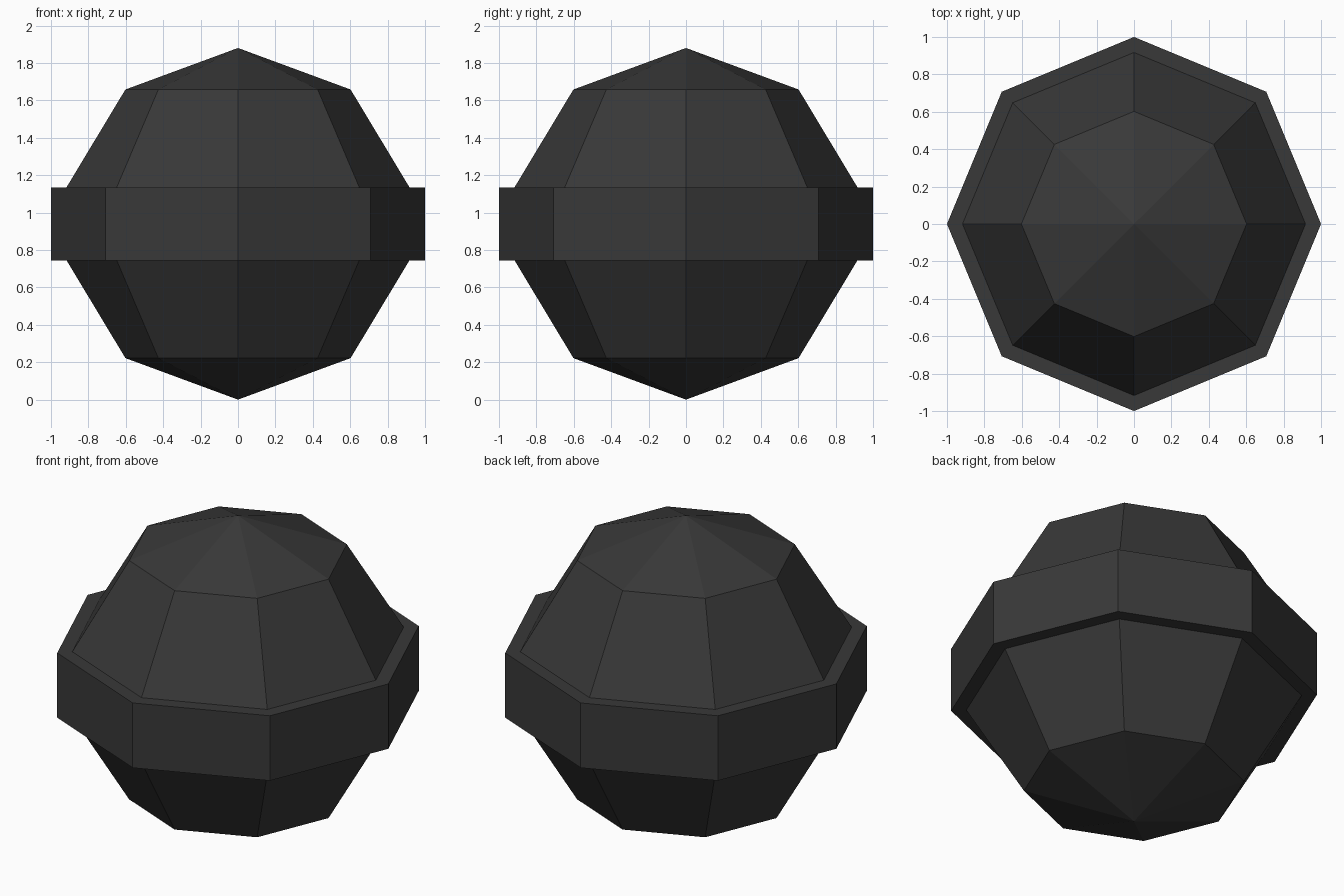
import bpy, bmesh, math

if "Cube" in bpy.data.objects:
    bpy.data.objects.remove(bpy.data.objects["Cube"])

SIDES = 8
MID = 0.94  # height of the symmetry plane

charcoal = bpy.data.materials.new("charcoal")
charcoal.diffuse_color = (0.04, 0.04, 0.04, 1)
charcoal.use_nodes = True
charcoal.node_tree.nodes["Principled BSDF"].inputs["Base Color"].default_value = charcoal.diffuse_color


def lathe(name, profile):
    """Spin a (radius, z) profile into a flat-faced octagonal solid."""
    bm = bmesh.new()
    rings = []
    for r, z in profile:
        if r == 0:
            rings.append([bm.verts.new((0, 0, z))] * SIDES)
        else:
            rings.append([bm.verts.new((r * math.cos(math.tau * i / SIDES),
                                        r * math.sin(math.tau * i / SIDES), z))
                          for i in range(SIDES)])
    for low, high in zip(rings, rings[1:]):
        for i in range(SIDES):
            j = (i + 1) % SIDES
            corners = dict.fromkeys((low[i], low[j], high[j], high[i]))
            bm.faces.new(list(corners))
    bmesh.ops.recalc_face_normals(bm, faces=bm.faces)
    mesh = bpy.data.meshes.new(name)
    bm.to_mesh(mesh)
    bm.free()
    mesh.materials.append(charcoal)
    obj = bpy.data.objects.new(name, mesh)
    bpy.context.collection.objects.link(obj)
    return obj


# Faceted ball with a raised belt, mirrored about its middle
lower = [(0, -0.94), (0.602, -0.718), (0.917, -0.195), (1.0, -0.195)]
profile = lower + [(r, -z) for r, z in reversed(lower)]
lathe("banded_ball", [(r, MID + z) for r, z in profile])
